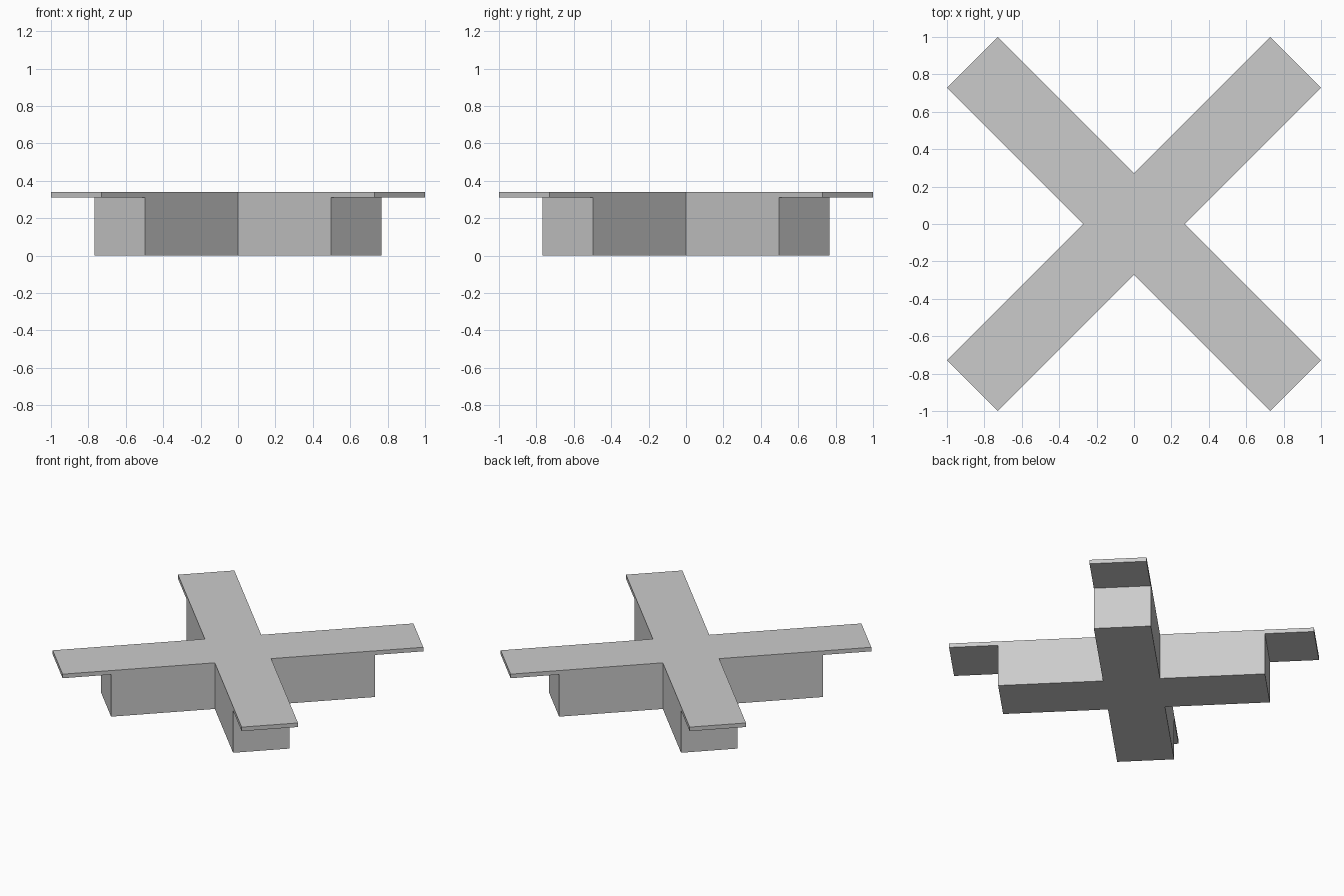
import bpy, bmesh
from math import radians
from mathutils import Matrix, Vector

if "Cube" in bpy.data.objects:
    bpy.data.objects.remove(bpy.data.objects["Cube"], do_unlink=True)

HALF_WIDTH = 0.191   # half the width of an arm

grey = bpy.data.materials.new("light_grey")
grey.use_nodes = True
colour = (0.6, 0.6, 0.6, 1)
grey.diffuse_color = colour
grey.node_tree.nodes["Principled BSDF"].inputs["Base Color"].default_value = colour


def cross_prism(name, reach, bottom, top):
    """Diagonal four-armed cross, extruded between two heights."""
    w = HALF_WIDTH
    arm = [Vector((w, -w, bottom)), Vector((reach, -w, bottom)), Vector((reach, w, bottom))]
    bm = bmesh.new()
    outline = []
    for i in range(4):
        turn = Matrix.Rotation(radians(45 + 90 * i), 3, 'Z')
        outline += [bm.verts.new(turn @ p) for p in arm]
    base = bm.faces.new(outline)
    raised = bmesh.ops.extrude_face_region(bm, geom=[base], use_keep_orig=True)["geom"]
    bmesh.ops.translate(bm, vec=(0, 0, top - bottom),
                        verts=[g for g in raised if isinstance(g, bmesh.types.BMVert)])
    bmesh.ops.recalc_face_normals(bm, faces=bm.faces[:])
    mesh = bpy.data.meshes.new(name)
    bm.to_mesh(mesh)
    bm.free()
    mesh.materials.append(grey)
    obj = bpy.data.objects.new(name, mesh)
    bpy.context.collection.objects.link(obj)
    return obj


# Tall solid base, and the thin plate overhanging its arm ends
cross_prism("cross_base", 0.894, 0, 0.31)
cross_prism("cross_top_plate", 1.223, 0.31, 0.34)
